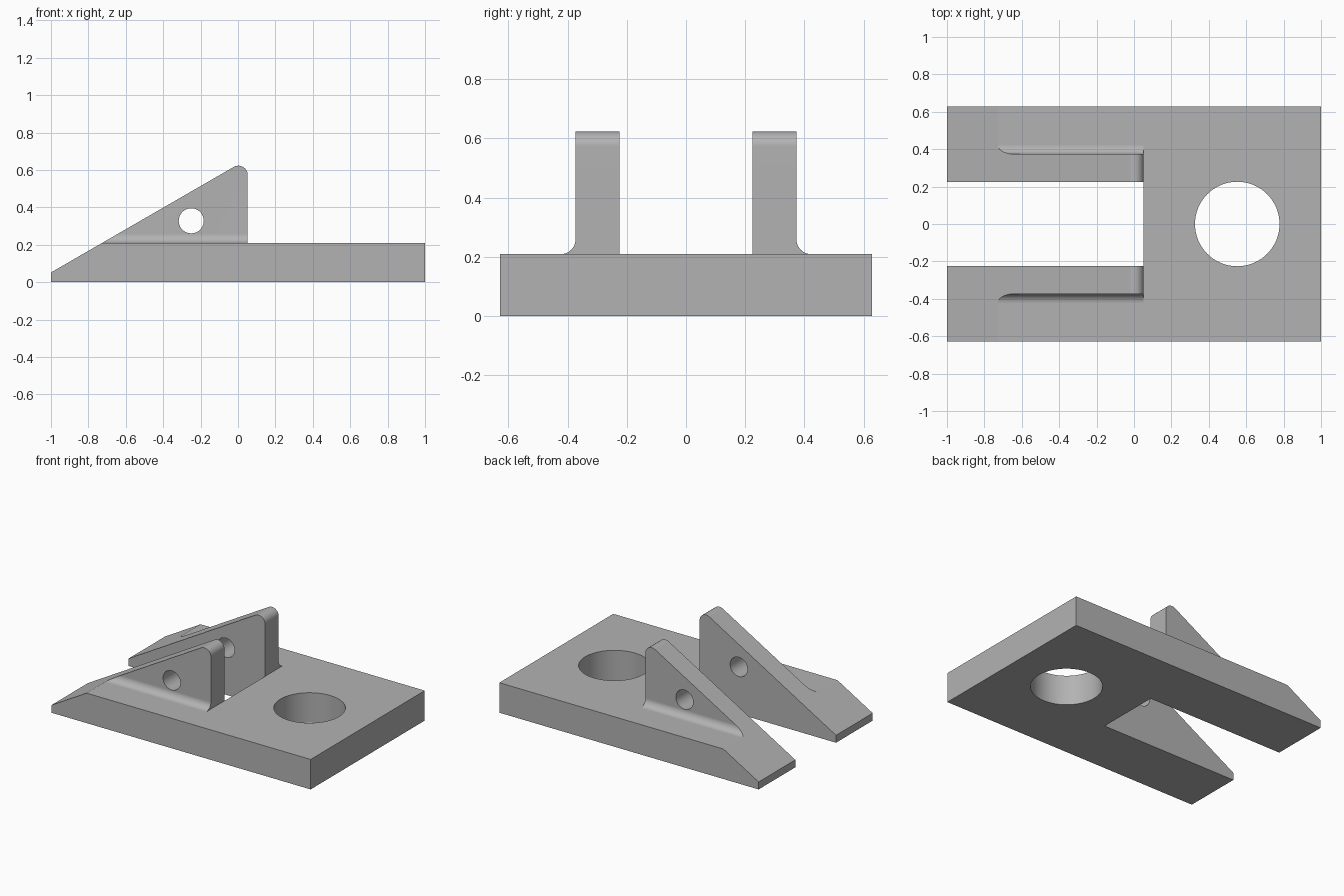
import bpy, bmesh
from math import cos, sin, pi, tan, radians
from mathutils import Vector

if "Cube" in bpy.data.objects:
    bpy.data.objects.remove(bpy.data.objects["Cube"], do_unlink=True)

LENGTH, HALF_WIDTH, THICK = 1.0, 0.628, 0.209
SLOT, LUG_OUT, LUG_END = 0.224, 0.373, 0.052
FILLET, NOSE = 0.05, 0.052
SLOPE = tan(radians(30))

grey = bpy.data.materials.new("plain grey")
grey.use_nodes = True
colour = (0.45, 0.45, 0.45, 1)
grey.diffuse_color = colour
grey.node_tree.nodes["Principled BSDF"].inputs["Base Color"].default_value = colour


def arc(cx, cy, r, start, end, steps):
    angles = [radians(start + (end - start) * i / steps) for i in range(steps + 1)]
    return [(cx + r * cos(a), cy + r * sin(a)) for a in angles]


def prism(name, points, axis, low, high):
    """Extrude a flat outline along one axis (outline uses the other two)."""
    def place(p, d):
        return {"x": (d, *p), "y": (p[0], d, p[1]), "z": (*p, d)}[axis]
    bm = bmesh.new()
    face = bm.faces.new([bm.verts.new(place(p, low)) for p in points])
    moved = bmesh.ops.extrude_face_region(bm, geom=[face])["geom"]
    shift = Vector(place((0, 0), high - low))
    bmesh.ops.translate(bm, vec=shift, verts=[v for v in moved if isinstance(v, bmesh.types.BMVert)])
    bmesh.ops.recalc_face_normals(bm, faces=bm.faces)
    mesh = bpy.data.meshes.new(name)
    bm.to_mesh(mesh)
    bm.free()
    mesh.materials.append(grey)
    obj = bpy.data.objects.new(name, mesh)
    bpy.context.collection.objects.link(obj)
    return obj


def activate(obj):
    bpy.ops.object.select_all(action="DESELECT")
    obj.select_set(True)
    bpy.context.view_layer.objects.active = obj


def combine(obj, tool, operation):
    mod = obj.modifiers.new("cut", "BOOLEAN")
    mod.object, mod.operation, mod.solver = tool, operation, "EXACT"
    activate(obj)
    bpy.ops.object.modifier_apply(modifier=mod.name)
    bpy.data.objects.remove(tool, do_unlink=True)


def smooth(obj):
    activate(obj)
    bpy.ops.object.shade_smooth_by_angle(angle=radians(25))
    mod = obj.modifiers.new("flat face shading", "WEIGHTED_NORMAL")
    mod.keep_sharp = True


# Base plate with sloping toe, open slot and round hole
toe_top = -LENGTH + (THICK - NOSE) / SLOPE
side = [(-LENGTH, 0), (LENGTH, 0), (LENGTH, THICK), (toe_top, THICK), (-LENGTH, NOSE)]
plate = prism("base_plate", side, "y", -HALF_WIDTH, HALF_WIDTH)
slot = [(-1.5, -SLOT), (LUG_END, -SLOT), (LUG_END, SLOT), (-1.5, SLOT)]
combine(plate, prism("slot_cutter", slot, "z", -1, 1), "DIFFERENCE")
hole = arc(0.552, 0, 0.226, 0, 360, 64)[:-1]
combine(plate, prism("hole_cutter", hole, "z", -1, 1), "DIFFERENCE")
smooth(plate)

# Side outline of a lug: slope ending in a rounded peak
r = 0.05
peak_x = LUG_END - r
peak_z = NOSE + SLOPE * (peak_x + LENGTH) - r / cos(pi / 6)
outline = [(-LENGTH, 0), (LUG_END, 0)] + arc(peak_x, peak_z, r, 0, 120, 14) + [(-LENGTH, NOSE)]

# Two upright lugs, each with a foot fillet on the outside and a pin hole
for name, s in (("left_lug", 1), ("right_lug", -1)):
    foot = arc(LUG_OUT + FILLET, THICK + FILLET, FILLET, 270, 180, 10)
    section = [(SLOT, THICK)] + foot + [(LUG_OUT, 0.9), (SLOT, 0.9)]
    section = [(y * s, z) for y, z in section]
    lug = prism(name, section, "x", -0.95, 0.3)
    combine(lug, prism("outline_cutter", outline, "y", -1, 1), "INTERSECT")
    pin = arc(-0.25, 0.328, 0.067, 0, 360, 40)[:-1]
    combine(lug, prism("pin_cutter", pin, "y", -1, 1), "DIFFERENCE")
    smooth(lug)
